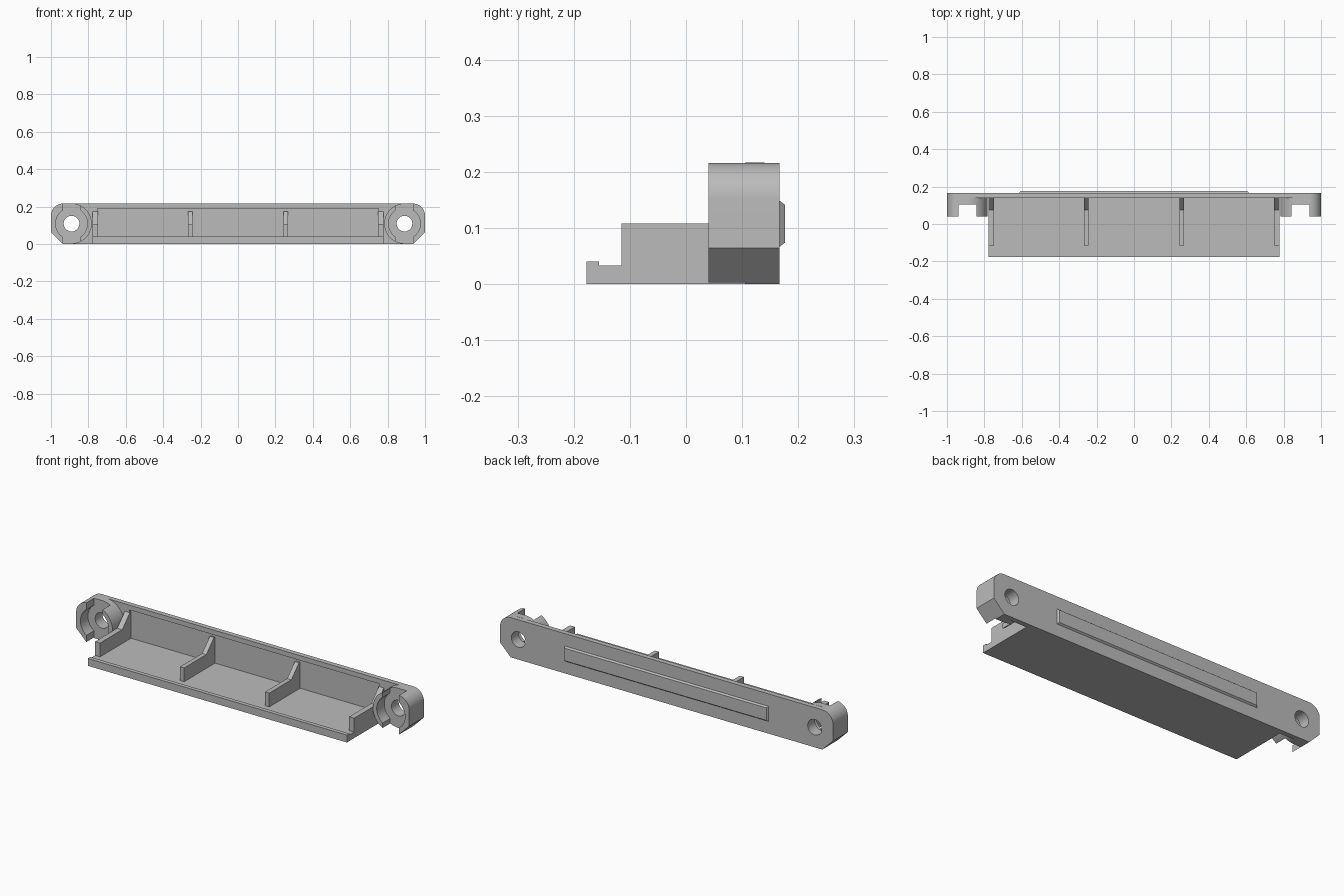
import bpy
import bmesh
from math import cos, sin, pi, radians

if "Cube" in bpy.data.objects:
    bpy.data.objects.remove(bpy.data.objects["Cube"], do_unlink=True)

grey = bpy.data.materials.new("plain_grey")
grey.use_nodes = True
grey.diffuse_color = (0.5, 0.5, 0.5, 1)
grey.node_tree.nodes["Principled BSDF"].inputs["Base Color"].default_value = (0.5, 0.5, 0.5, 1)

HEIGHT, CORNER = 0.216, 0.064
BACK, PLATE_FRONT, EAR_FRONT = 0.167, 0.14, 0.04
HOLE_X, HOLE_Z = 0.89, 0.109


def prism(name, outline, axis, start, end):
    """Extrude an outline along x (outline in y, z) or y (outline in x, z)."""
    bm = bmesh.new()
    place = (lambda p: (start, *p)) if axis == "x" else (lambda p: (p[0], start, p[1]))
    face = bm.faces.new([bm.verts.new(place(p)) for p in outline])
    grown = bmesh.ops.extrude_face_region(bm, geom=[face])["geom"]
    verts = [v for v in grown if isinstance(v, bmesh.types.BMVert)]
    step = end - start
    bmesh.ops.translate(bm, verts=verts, vec=(step, 0, 0) if axis == "x" else (0, step, 0))
    bmesh.ops.recalc_face_normals(bm, faces=bm.faces)
    mesh = bpy.data.meshes.new(name)
    bm.to_mesh(mesh)
    bm.free()
    mesh.materials.append(grey)
    obj = bpy.data.objects.new(name, mesh)
    bpy.context.collection.objects.link(obj)
    return obj


def arc(cx, cz, r, a, b, n=16):
    angles = [radians(a + (b - a) * i / n) for i in range(n + 1)]
    return [(cx + r * cos(t), cz + r * sin(t)) for t in angles]


def rect(x0, x1, z0, z1):
    return [(x0, z0), (x1, z0), (x1, z1), (x0, z1)]


def disc(r, side):
    return arc(side * HOLE_X, HOLE_Z, r, 0, 360, 48)[:-1]


def activate(obj):
    bpy.ops.object.select_all(action="DESELECT")
    obj.select_set(True)
    bpy.context.view_layer.objects.active = obj


def cut(obj, cutters):
    activate(obj)
    for cutter in cutters:
        mod = obj.modifiers.new("cut", "BOOLEAN")
        mod.operation, mod.solver, mod.object = "DIFFERENCE", "EXACT", cutter
        bpy.ops.object.modifier_apply(modifier=mod.name)
        bpy.data.objects.remove(cutter, do_unlink=True)
    bpy.ops.object.shade_smooth_by_angle(angle=radians(30))


# Outer end: chamfered below, rounded above
end = [(1 - CORNER, 0), (1, CORNER)] + arc(1 - CORNER, HEIGHT - CORNER, CORNER, 0, 90)

# Back plate with screw holes and a shallow front recess
plate = prism("back_plate", end + [(-x, z) for x, z in reversed(end)], "y", PLATE_FRONT, BACK)
cut(plate, [prism("hole_cutter", disc(0.042, s), "y", 0, 0.3) for s in (1, -1)]
    + [prism("recess_cutter", rect(-0.75, 0.75, 0.02, 0.19), "y", 0, PLATE_FRONT + 0.01)])

# Raised panel on the back with sloping edges
panel = prism("raised_panel", rect(-0.615, 0.615, 0.065, 0.15), "y", BACK - 0.002, 0.176)
for v in panel.data.vertices:
    if v.co.y > BACK:
        v.co.x *= 0.986
        v.co.z = 0.1075 + (v.co.z - 0.1075) * 0.8

# Screw ears: split collars around a round pocket
for side, label in ((1, "left"), (-1, "right")):
    outline = end + arc(HOLE_X, HOLE_Z, 0.108, 90, 270, 32)
    ear = prism(label + "_screw_ear", [(side * x, z) for x, z in outline],
                "y", EAR_FRONT, PLATE_FRONT)
    mid = side * HOLE_X
    cut(ear, [prism("pocket_cutter", disc(0.085, side), "y", -0.1, 0.105),
              prism("slot_cutter", rect(mid - 0.049, mid + 0.049, -0.1, 0.4), "y", -0.1, 0.105),
              prism("hole_cutter", disc(0.042, side), "y", -0.1, 0.3)])

# Floor tray with a front lip
prism("floor_tray", [(-0.177, 0), (PLATE_FRONT + 0.015, 0), (PLATE_FRONT + 0.015, 0.033),
                     (-0.155, 0.033), (-0.155, 0.04), (-0.177, 0.04)], "x", -0.778, 0.778)

# Four dividers rising to the plate
rib = [(-0.115, 0.02), (PLATE_FRONT + 0.015, 0.02), (PLATE_FRONT + 0.015, 0.175),
       (PLATE_FRONT, 0.175), (0.075, 0.108), (-0.115, 0.108)]
for i, (x0, x1) in enumerate([(-0.778, -0.748), (-0.268, -0.243), (0.243, 0.268), (0.748, 0.778)]):
    prism(f"divider_{i + 1}", rib, "x", x0, x1)
